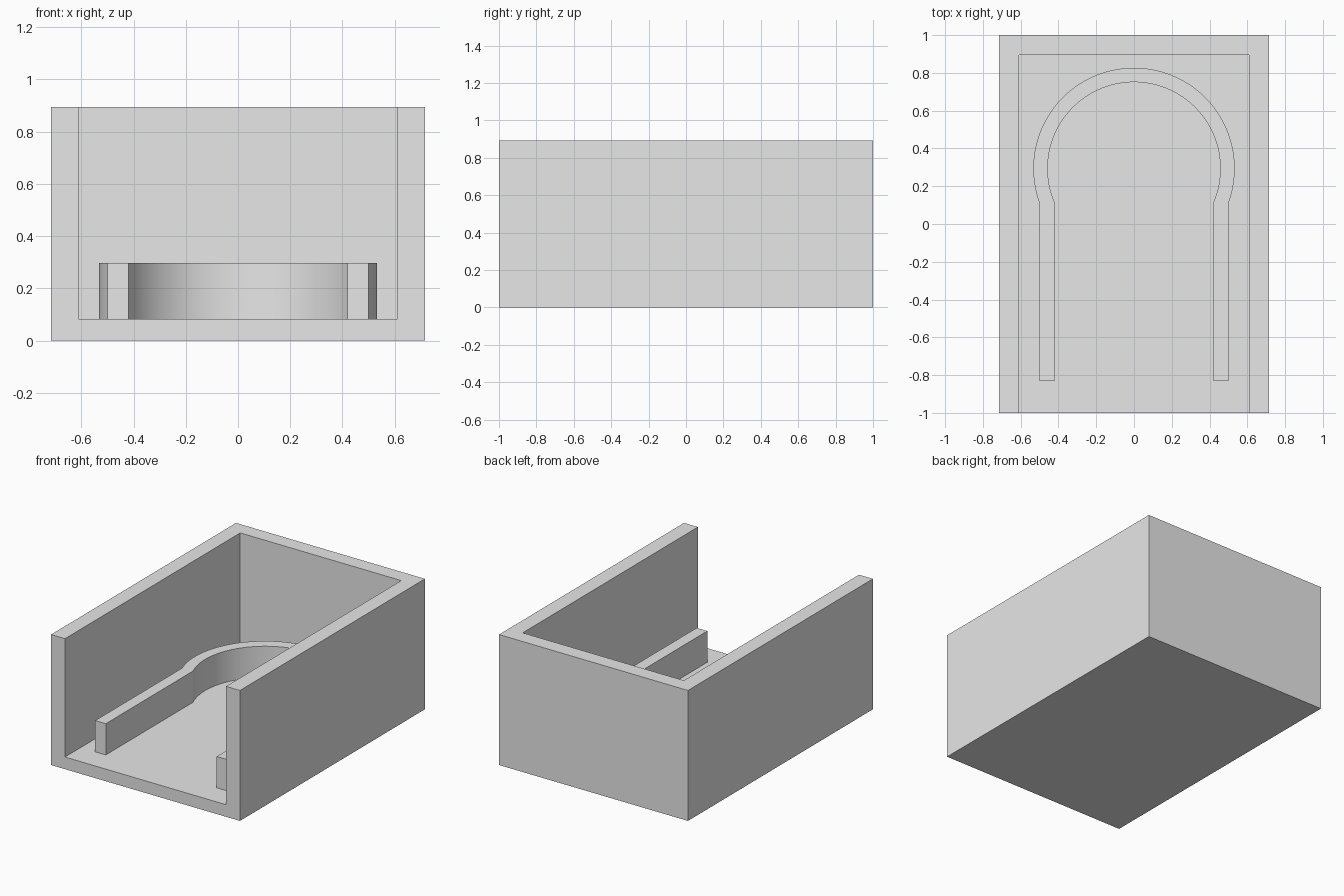
import bpy
import bmesh
import math

default = bpy.data.objects.get("Cube")
if default:
    bpy.data.objects.remove(default, do_unlink=True)

# Main dimensions
WIDTH, LENGTH, HEIGHT = 1.43, 2.0, 0.893
WALL, FLOOR = 0.105, 0.083
RAIL_TOP, RAIL_FRONT = 0.297, -0.83
RING_Y = 0.294
SEGMENTS = 72

grey = bpy.data.materials.new("light grey")
grey.use_nodes = True
grey.diffuse_color = (0.8, 0.8, 0.8, 1)
grey.node_tree.nodes["Principled BSDF"].inputs["Base Color"].default_value = (0.8, 0.8, 0.8, 1)


def add_object(name, bm):
    bmesh.ops.recalc_face_normals(bm, faces=bm.faces[:])
    mesh = bpy.data.meshes.new(name)
    bm.to_mesh(mesh)
    bm.free()
    mesh.materials.append(grey)
    obj = bpy.data.objects.new(name, mesh)
    bpy.context.collection.objects.link(obj)
    return obj


def add_box(name, low, high):
    bm = bmesh.new()
    bmesh.ops.create_cube(bm, size=1)
    for v in bm.verts:
        v.co = [lo if c < 0 else hi for c, lo, hi in zip(v.co, low, high)]
    return add_object(name, bm)


def activate(obj):
    bpy.ops.object.select_all(action="DESELECT")
    obj.select_set(True)
    bpy.context.view_layer.objects.active = obj


# Tray: solid block hollowed out, open at the top and front
half_w, half_l = WIDTH / 2, LENGTH / 2
tray = add_box("open_front_tray", (-half_w, -half_l, 0), (half_w, half_l, HEIGHT))
cutter = add_box("tray_cutter", (-half_w + WALL, -half_l - 1, FLOOR),
                 (half_w - WALL, half_l - WALL, HEIGHT + 1))
cutter.hide_render = True
activate(tray)
cut = tray.modifiers.new("hollow", "BOOLEAN")
cut.operation = "DIFFERENCE"
cut.solver = "EXACT"
cut.object = cutter
bpy.ops.object.modifier_apply(modifier=cut.name)
bpy.data.objects.remove(cutter, do_unlink=True)


# Keyhole rail: straight legs running into a round arch
def keyhole_path(radius, leg_x):
    start = -math.acos(leg_x / radius)
    sweep = math.pi - 2 * start
    arc = []
    for i in range(SEGMENTS + 1):
        a = start + sweep * i / SEGMENTS
        arc.append((radius * math.cos(a), RING_Y + radius * math.sin(a)))
    return [(leg_x, RAIL_FRONT)] + arc + [(-leg_x, RAIL_FRONT)]


bm = bmesh.new()
outer = [bm.verts.new((x, y, FLOOR)) for x, y in keyhole_path(0.533, 0.5)]
inner = [bm.verts.new((x, y, FLOOR)) for x, y in keyhole_path(0.457, 0.42)]
strip = [bm.faces.new((outer[i], outer[i + 1], inner[i + 1], inner[i]))
         for i in range(len(outer) - 1)]
raised = bmesh.ops.extrude_face_region(bm, geom=strip, use_keep_orig=True)
bmesh.ops.translate(bm, vec=(0, 0, RAIL_TOP - FLOOR),
                    verts=[g for g in raised["geom"] if isinstance(g, bmesh.types.BMVert)])
rail = add_object("keyhole_rail", bm)
activate(rail)
bpy.ops.object.shade_smooth_by_angle(angle=math.radians(12))
